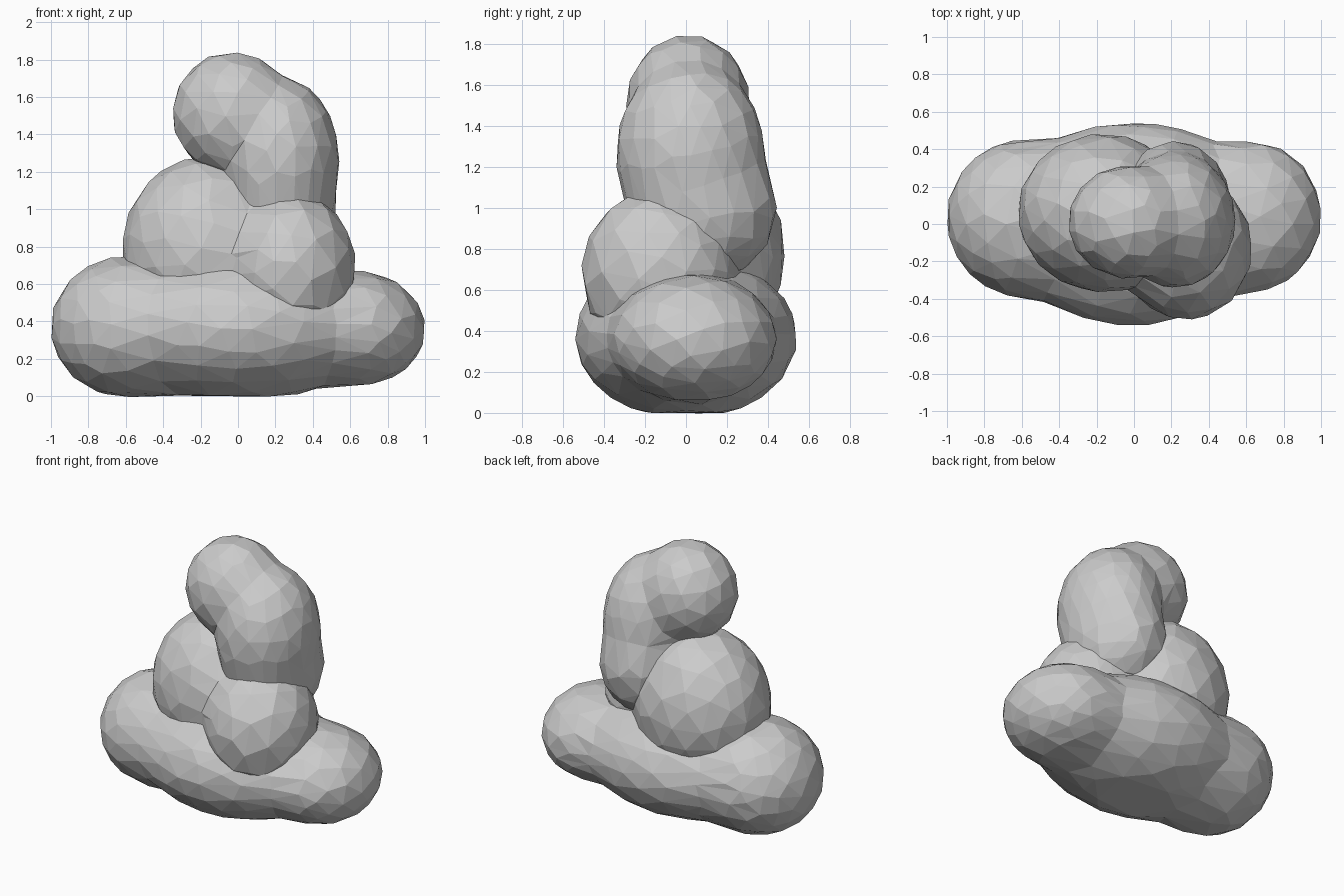
import bpy
import bmesh
import math
from mathutils import Vector

cube = bpy.data.objects.get("Cube")
if cube:
    bpy.data.objects.remove(cube, do_unlink=True)

# Single stone colour
stone = bpy.data.materials.new("grey_stone")
stone.use_nodes = True
grey = (0.6, 0.6, 0.6, 1)
stone.diffuse_color = grey
stone.node_tree.nodes["Principled BSDF"].inputs["Base Color"].default_value = grey


def field(p, lumps, sharpness=14):
    """Soft union of ellipsoids: above 1 inside, below 1 outside."""
    total = 0
    for centre, radii in lumps:
        q = Vector((p[i] - centre[i]) / radii[i] for i in range(3)).length
        total += math.exp(-sharpness * (q - 1))
    return total


def surface_point(centre, ray, lumps):
    """Walk inward along the ray to the surface, then refine by halving."""
    steps = 60
    far = 1.7
    for i in range(steps):
        near = far - 1.7 / steps
        if field(centre + ray * near, lumps) >= 1:
            break
        far = near
    for i in range(10):
        mid = (near + far) / 2
        if field(centre + ray * mid, lumps) >= 1:
            near = mid
        else:
            far = mid
    return centre + ray * near


def boulder(name, centre, stretch, lumps, detail):
    """Faceted boulder wrapped around a few soft lumps."""
    centre = Vector(centre)
    bm = bmesh.new()
    bmesh.ops.create_icosphere(bm, subdivisions=4, radius=1)
    for v in bm.verts:
        ray = Vector(v.co[i] * stretch[i] for i in range(3))
        v.co = surface_point(centre, ray, lumps)
        v.co.z = max(v.co.z, 0)
    mesh = bpy.data.meshes.new(name)
    bm.to_mesh(mesh)
    bm.free()
    mesh.materials.append(stone)
    ob = bpy.data.objects.new(name, mesh)
    bpy.context.collection.objects.link(ob)
    facets = ob.modifiers.new("facets", 'DECIMATE')
    facets.ratio = detail
    return ob


# Long bottom boulder with a lump at each end
boulder("bottom_boulder", (0, 0, 0.36), (1, 0.54, 0.38), [
    ((-0.58, 0.03, 0.37), (0.42, 0.42, 0.38)),
    ((0.62, 0.04, 0.36), (0.38, 0.40, 0.31)),
    ((0, 0, 0.37), (0.72, 0.54, 0.40)),
], 0.36)

# Middle boulder: a broad back lump and a smaller one at the front left
boulder("middle_boulder", (0.02, 0, 0.76), (0.62, 0.5, 0.5), [
    ((-0.17, 0.06, 0.78), (0.45, 0.42, 0.50)),
    ((0.28, -0.13, 0.68), (0.35, 0.38, 0.41)),
], 0.28)

# Leaning top boulder, its tail reaching down behind the middle one
boulder("top_boulder", (0.12, 0.03, 1.3), (0.45, 0.38, 0.52), [
    ((-0.03, 0.01, 1.51), (0.32, 0.30, 0.33)),
    ((0.22, 0.02, 1.27), (0.32, 0.36, 0.43)),
    ((0.22, 0.08, 1.00), (0.30, 0.36, 0.36)),
], 0.28)
